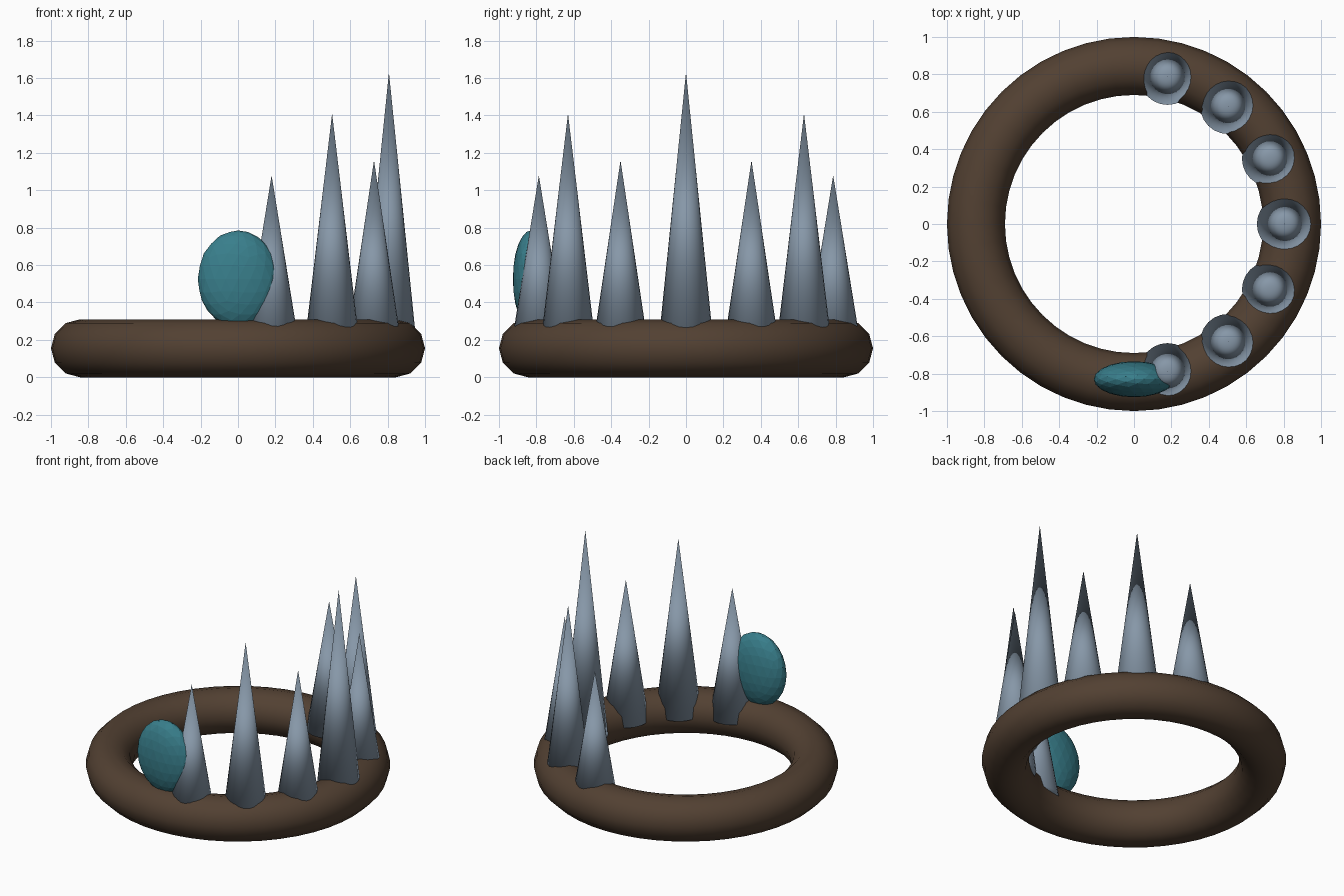
import bpy
from math import radians, sin, cos

if "Cube" in bpy.data.objects:
    bpy.data.objects.remove(bpy.data.objects["Cube"])


def material(name, rgb):
    m = bpy.data.materials.new(name)
    m.diffuse_color = (*rgb, 1)
    m.use_nodes = True
    m.node_tree.nodes["Principled BSDF"].inputs["Base Color"].default_value = m.diffuse_color
    return m


def finish(name, mat, smooth=True):
    ob = bpy.context.object
    ob.name = name
    ob.data.materials.append(mat)
    if smooth:
        bpy.ops.object.shade_smooth()
    return ob


brown = material("dark_brown", (0.085, 0.052, 0.032))
steel = material("blue_grey", (0.24, 0.31, 0.39))
teal = material("teal", (0.04, 0.21, 0.26))

# Ring band lying on the ground
MID_Z = 0.155
bpy.ops.mesh.primitive_torus_add(major_radius=0.845, minor_radius=0.155,
                                 major_segments=48, minor_segments=12,
                                 location=(0, 0, MID_Z))
finish("ring_band", brown)

# Seven spikes over the +x half, rooted at the ring's mid height
tips = [1.08, 1.41, 1.16, 1.63, 1.16, 1.41, 1.08]
for i, tip in enumerate(tips):
    a = radians((i - 3) * 180 / 7)
    h = tip - MID_Z
    bpy.ops.mesh.primitive_cone_add(vertices=24, radius1=0.15, radius2=0, depth=h,
                                    location=(0.807 * cos(a), 0.807 * sin(a), MID_Z + h / 2))
    finish(f"spike_{i + 1}", steel)

# Faceted flattened gem at the front
bpy.ops.mesh.primitive_ico_sphere_add(subdivisions=3, radius=1, location=(0, -0.83, 0.525))
gem = finish("front_gem", teal, smooth=False)
gem.scale = (0.215, 0.096, 0.26)
